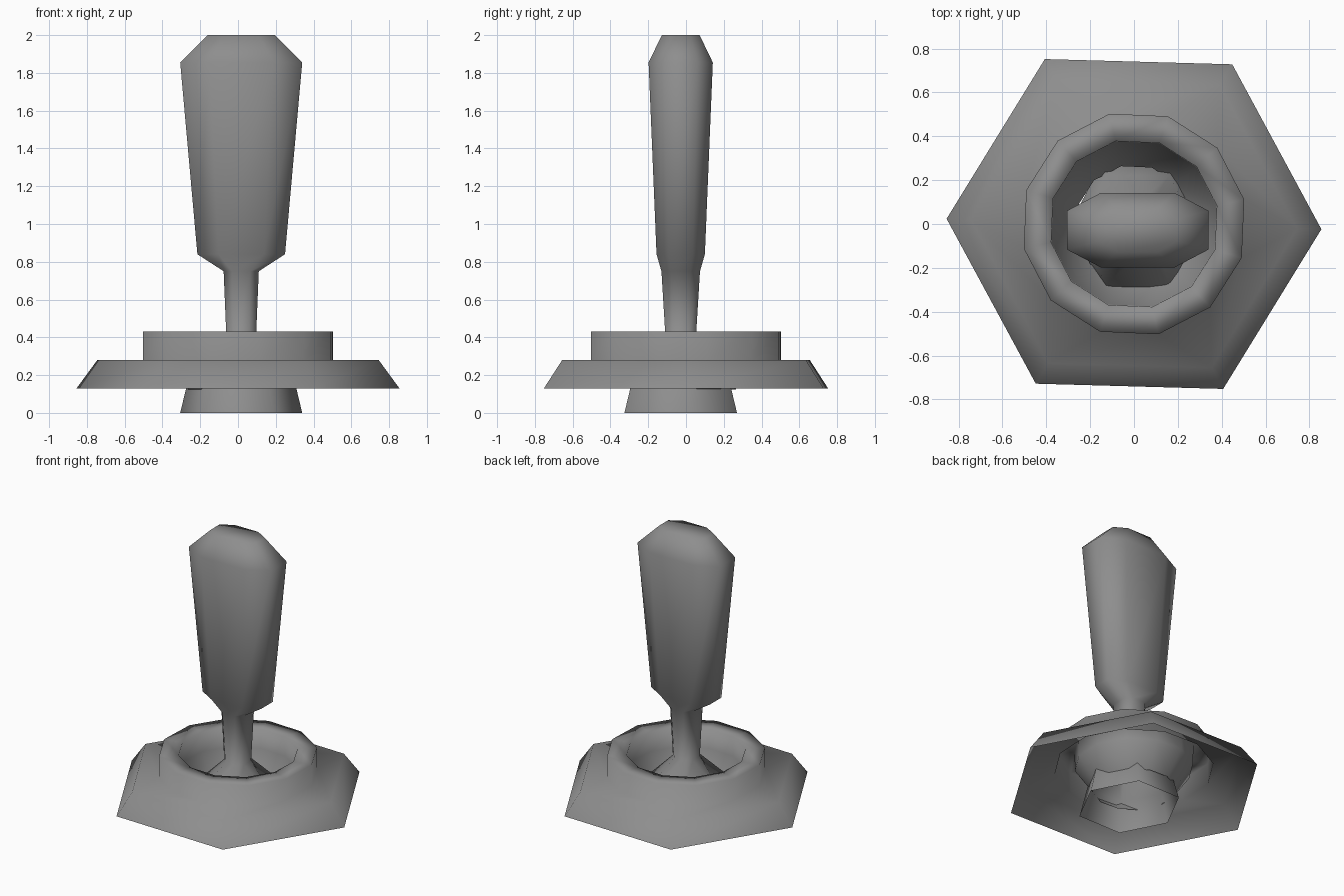
import bpy
import bmesh
from math import cos, sin, radians

cube = bpy.data.objects.get("Cube")
if cube:
    bpy.data.objects.remove(cube)

grey = bpy.data.materials.new("plain_grey")
grey.use_nodes = True
colour = (0.27, 0.27, 0.27, 1)
grey.diffuse_color = colour
grey.node_tree.nodes["Principled BSDF"].inputs["Base Color"].default_value = colour


def ring(bm, sides, radius, z, turn):
    """Regular polygon loop of vertices."""
    angles = [radians(turn + 360 * i / sides) for i in range(sides)]
    return [bm.verts.new((radius * cos(a), radius * sin(a), z)) for a in angles]


def lever_loop(bm, z, half_x, half_y, tip):
    """Eight-point section; tip 0 narrows the two ends to hexagon points."""
    cx, cy = 0.017, -0.028
    quarter = [(half_x, tip * half_y), (half_x * 0.52, half_y)]
    pts = quarter + [(-x, y) for x, y in reversed(quarter)]
    pts += [(-x, -y) for x, y in pts]
    return [bm.verts.new((cx + x, cy + y, z)) for x, y in pts]


def loft(bm, a, b):
    """Join two loops of equal length with quads."""
    n = len(a)
    for i in range(n):
        j = (i + 1) % n
        bm.faces.new((a[i], a[j], b[j], b[i]))


def finish(bm, name):
    bmesh.ops.remove_doubles(bm, verts=bm.verts[:], dist=0.0005)
    bmesh.ops.recalc_face_normals(bm, faces=bm.faces[:])
    for face in bm.faces:
        face.smooth = True
    mesh = bpy.data.meshes.new(name)
    bm.to_mesh(mesh)
    bm.free()
    mesh.materials.append(grey)
    bpy.context.collection.objects.link(bpy.data.objects.new(name, mesh))


# Hexagonal skirt, raised collar and the well inside it, one open shell
bm = bmesh.new()
rim = ring(bm, 6, 0.855, 0.13, -1.6)
shoulder = ring(bm, 6, 0.745, 0.28, -1.6)
loft(bm, rim, shoulder)
collar_profile = [(0.515, 0.28), (0.515, 0.43), (0.387, 0.43),
                  (0.385, 0.29), (0.27, 0.125)]
loops = [ring(bm, 12, r, z, 12.5) for r, z in collar_profile]
for lower, upper in zip(loops, loops[1:]):
    loft(bm, lower, upper)
# Flat shoulder between the hexagon and the twelve-sided collar
foot = loops[0]
for i in range(6):
    bm.faces.new((shoulder[i], foot[2 * i], foot[2 * i - 1]))
    bm.faces.new((shoulder[i], shoulder[(i + 1) % 6], foot[2 * i + 1], foot[2 * i]))
finish(bm, "base_plate")

# Lever with a hollow flared foot, thin neck and paddle handle
bm = bmesh.new()
sections = [
    (0.0, 0.323, 0.298, 0.0),
    (0.2, 0.275, 0.25, 0.0),
    (0.39, 0.078, 0.08, 0.5),
    (0.75, 0.093, 0.102, 0.5),
    (0.84, 0.232, 0.128, 0.5),
    (1.855, 0.323, 0.17, 0.52),
    (2.0, 0.178, 0.1, 0.5),
]
loops = [lever_loop(bm, *s) for s in sections]
for lower, upper in zip(loops, loops[1:]):
    loft(bm, lower, upper)
bm.faces.new(loops[-1])
finish(bm, "toggle_lever")
